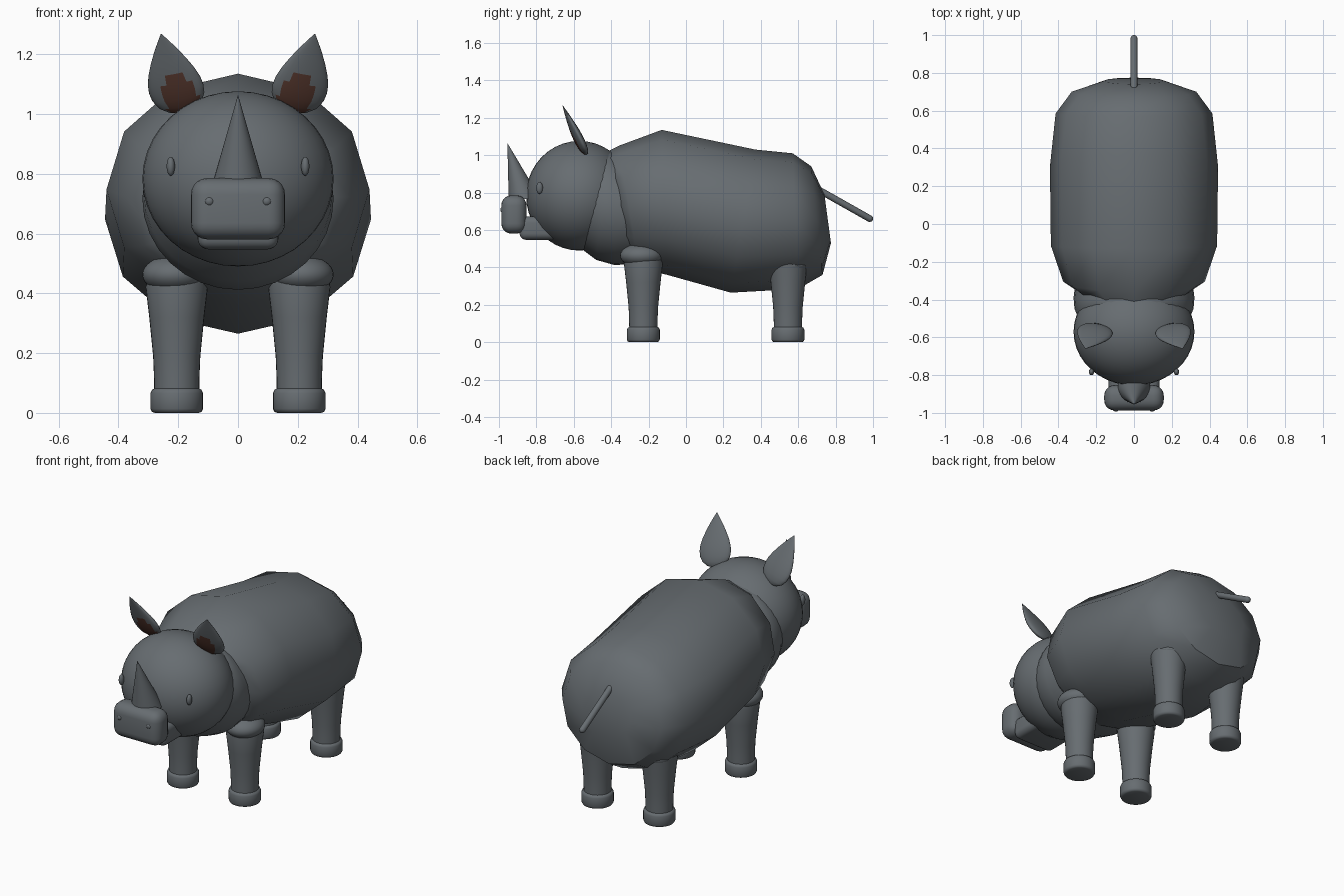
import bpy, bmesh, math
from mathutils import Vector, Matrix

if "Cube" in bpy.data.objects:
    bpy.data.objects.remove(bpy.data.objects["Cube"])


def material(name, rgb):
    m = bpy.data.materials.new(name)
    m.diffuse_color = (*rgb, 1)
    m.use_nodes = True
    m.node_tree.nodes["Principled BSDF"].inputs["Base Color"].default_value = m.diffuse_color
    return m


HIDE = material("slate grey hide", (0.135, 0.152, 0.165))
INNER = material("brown inner ear", (0.095, 0.04, 0.028))


def finish(bm, name, angle=40):
    bmesh.ops.recalc_face_normals(bm, faces=bm.faces)
    me = bpy.data.meshes.new(name)
    bm.to_mesh(me)
    bm.free()
    me.materials.append(HIDE)
    ob = bpy.data.objects.new(name, me)
    bpy.context.collection.objects.link(ob)
    bpy.ops.object.select_all(action='DESELECT')
    bpy.context.view_layer.objects.active = ob
    ob.select_set(True)
    bpy.ops.object.shade_smooth_by_angle(angle=math.radians(angle))
    return ob


def loft(name, rings, angle=40):
    """Skin a list of equal-length point rings and cap both ends."""
    bm = bmesh.new()
    loops = [[bm.verts.new(p) for p in r] for r in rings]
    n = len(loops[0])
    for a, b in zip(loops, loops[1:]):
        for i in range(n):
            j = (i + 1) % n
            bm.faces.new((a[i], a[j], b[j], b[i]))
    bm.faces.new(loops[0])
    bm.faces.new(loops[-1])
    return finish(bm, name, angle)


def barrel(name, stations, sides):
    """Loft of upright ellipses: y at top, y at bottom, z top, z bottom, half width."""
    rings = []
    for yt, yb, zt, zb, hw in stations:
        ring = []
        for i in range(sides):
            a = math.tau * i / sides
            f = (1 + math.cos(a)) / 2
            ring.append((hw * math.sin(a), yb + (yt - yb) * f, zb + (zt - zb) * f))
        rings.append(ring)
    return loft(name, rings)


def lathe(name, centre, profile, sides=32):
    """Round upright part from (radius, z) pairs."""
    cx, cy = centre
    return loft(name, [[(cx + r * math.cos(math.tau * i / sides),
                         cy + r * math.sin(math.tau * i / sides), z)
                        for i in range(sides)] for r, z in profile])


def ball(name, loc, size, seg=32):
    bm = bmesh.new()
    bmesh.ops.create_uvsphere(bm, u_segments=seg, v_segments=seg // 2, radius=1)
    bmesh.ops.transform(bm, verts=bm.verts,
                        matrix=Matrix.Translation(loc) @ Matrix.Diagonal((*size, 1)))
    return finish(bm, name, 60)


def rounded_box(name, loc, size, radius):
    bm = bmesh.new()
    bmesh.ops.create_cube(bm, size=1)
    bmesh.ops.transform(bm, verts=bm.verts,
                        matrix=Matrix.Translation(loc) @ Matrix.Diagonal((*size, 1)))
    bmesh.ops.bevel(bm, geom=bm.edges[:], offset=radius, segments=5,
                    profile=0.5, affect='EDGES')
    return finish(bm, name)


# Trunk and neck
barrel("body", [
    (-0.41, -0.30, 1.025, 0.42, 0.30),
    (-0.36, -0.25, 1.05, 0.395, 0.375),
    (-0.13, -0.10, 1.135, 0.36, 0.44),
    (0.37, 0.24, 1.03, 0.265, 0.445),
    (0.57, 0.60, 1.01, 0.285, 0.415),
    (0.67, 0.73, 0.94, 0.36, 0.33),
    (0.74, 0.775, 0.79, 0.53, 0.16)], 12)
barrel("neck", [
    (-0.43, -0.56, 1.02, 0.50, 0.295),
    (-0.42, -0.48, 1.025, 0.44, 0.315),
    (-0.40, -0.38, 1.02, 0.412, 0.32),
    (-0.34, -0.28, 1.0, 0.42, 0.31)], 32)

# Head, muzzle and jaw
ball("head", (0, -0.57, 0.783), (0.32, 0.285, 0.293), 40)
rounded_box("muzzle", (0, -0.92, 0.683), (0.315, 0.135, 0.205), 0.055)
rounded_box("lower_jaw", (0, -0.785, 0.61), (0.27, 0.21, 0.125), 0.035)

# Horn leaning forward
horn = []
for t in (0, 0.25, 0.5, 0.75, 0.995):
    r = 0.086 * (1 - t)
    horn.append([(r * math.cos(math.tau * i / 32),
                  -0.862 - 0.093 * t + r * math.sin(math.tau * i / 32),
                  0.765 + 0.3 * t) for i in range(32)])
loft("horn", horn)


def ear(name, s):
    """Flat leaf-shaped ear with a brown patch low on its front."""
    base, tip = Vector((s * 0.185, -0.535, 1.005)), Vector((s * 0.257, -0.66, 1.267))
    axis = tip - base
    across = Vector((1, 0.12 * s, 0))
    across = (across - axis * across.dot(axis) / axis.dot(axis)).normalized()
    front = axis.cross(across).normalized()
    if front.y > 0:
        front = -front
    shape = [(0, 0.012), (0.03, 0.045), (0.1, 0.074), (0.2, 0.09), (0.3, 0.094),
             (0.4, 0.091), (0.52, 0.08), (0.66, 0.061), (0.8, 0.039),
             (0.92, 0.017), (1, 0.002)]
    rings = []
    for t, w in shape:
        mid = base + axis * t
        rings.append([mid + across * w * math.cos(math.tau * i / 24)
                      + front * w * 0.27 * math.sin(math.tau * i / 24)
                      for i in range(24)])
    ob = loft(name, rings, 60)
    ob.data.materials.append(INNER)
    for p in ob.data.polygons:
        d = p.center - base
        t = d.dot(axis) / axis.dot(axis)
        side = d.dot(across) * s
        if p.normal.dot(front) > 0.3 and 0.02 < t < 0.5 and \
                -0.068 < side < 0.045 and abs(side + 0.01) < 0.075 - 0.08 * t:
            p.material_index = 1


def leg(name, x, y, top):
    lathe(name + "_leg", (x, y), [(0.075, 0.06), (0.076, 0.12), (0.079, 0.19),
                                  (0.092, 0.32), (0.104, 0.42), (0.10, top)])
    lathe(name + "_foot", (x, y), [(0.074, 0), (0.083, 0.004), (0.088, 0.014),
                                   (0.088, 0.066), (0.083, 0.077), (0.072, 0.083)])


# Mirrored parts
for side, s in (("left", 1), ("right", -1)):
    ear(side + "_ear", s)
    ball(side + "_eye", (s * 0.225, -0.783, 0.825), (0.014, 0.018, 0.032), 16)
    ball(side + "_nostril", (s * 0.096, -0.975, 0.708), (0.018, 0.018, 0.018), 16)
    leg(side + "_front", s * 0.205, -0.228, 0.45)
    ball(side + "_shoulder", (s * 0.213, -0.237, 0.463), (0.107, 0.115, 0.065))
    leg(side + "_back", s * 0.205, 0.545, 0.42)
    ball(side + "_hip", (s * 0.205, 0.55, 0.41), (0.102, 0.102, 0.04))

# Tail: round-ended rod
a, b = Vector((0, 0.70, 0.82)), Vector((0, 0.998, 0.652))
along = (b - a).normalized()
up = along.cross(Vector((1, 0, 0)))
loft("tail", [[a.lerp(b, t) + Vector((r * math.cos(math.tau * i / 16), 0, 0))
               + up * r * math.sin(math.tau * i / 16) for i in range(16)]
              for t, r in ((0, 0.018), (0.955, 0.018), (0.98, 0.014), (1, 0.005))])
